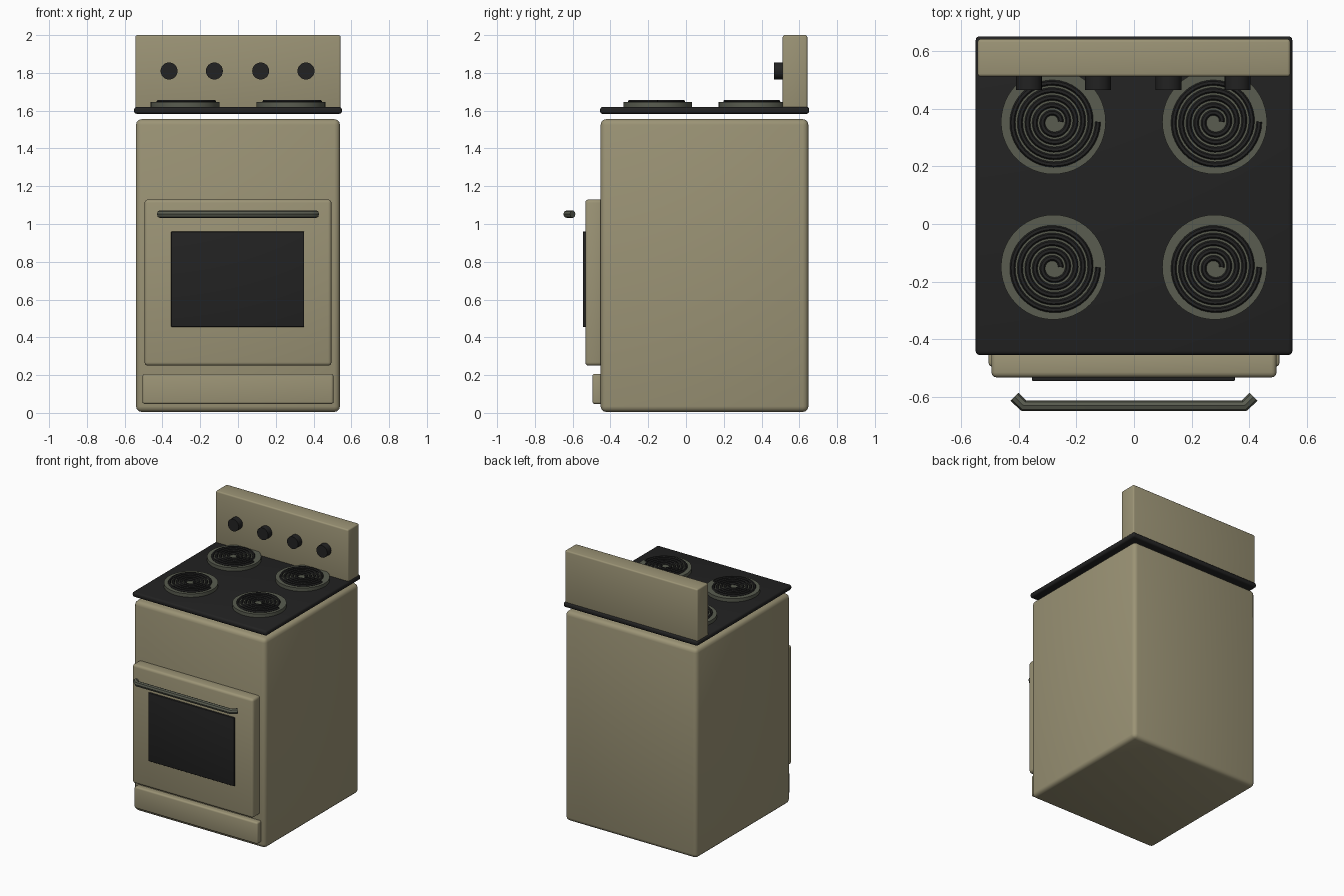
import bpy, math

if "Cube" in bpy.data.objects:
    bpy.data.objects.remove(bpy.data.objects["Cube"])


def material(name, rgb):
    m = bpy.data.materials.new(name)
    m.diffuse_color = (*rgb, 1)
    m.use_nodes = True
    m.node_tree.nodes["Principled BSDF"].inputs["Base Color"].default_value = m.diffuse_color
    return m


ENAMEL = material("beige enamel", (0.33, 0.295, 0.18))
BLACK = material("black", (0.016, 0.016, 0.016))
METAL = material("grey metal", (0.10, 0.107, 0.08))


def finish(ob, name, mat):
    ob.name = name
    ob.data.materials.append(mat)
    return ob


def box(name, x, y, z, mat, bevel):
    """Bevelled box from (min, max) ranges."""
    spans = (x, y, z)
    bpy.ops.mesh.primitive_cube_add(size=1, location=[(a + b) / 2 for a, b in spans])
    ob = finish(bpy.context.object, name, mat)
    ob.scale = [b - a for a, b in spans]
    bpy.ops.object.transform_apply(location=False, rotation=False, scale=True)
    mod = ob.modifiers.new("bevel", 'BEVEL')
    mod.width = bevel
    mod.segments = 3
    bpy.ops.object.modifier_apply(modifier="bevel")
    bpy.ops.object.shade_smooth_by_angle(angle=math.radians(40))
    return ob


def cylinder(name, r, depth, loc, mat, sides, rot=(0, 0, 0)):
    bpy.ops.mesh.primitive_cylinder_add(vertices=sides, radius=r, depth=depth,
                                        location=loc, rotation=rot)
    bpy.ops.object.shade_smooth_by_angle(angle=math.radians(40))
    return finish(bpy.context.object, name, mat)


def tube(name, points, r, mat, resolution):
    """Round tube along a poly path."""
    cu = bpy.data.curves.new(name, 'CURVE')
    cu.dimensions = '3D'
    cu.bevel_depth = r
    cu.bevel_resolution = resolution
    cu.use_fill_caps = True
    sp = cu.splines.new('POLY')
    sp.points.add(len(points) - 1)
    for p, co in zip(sp.points, points):
        p.co = (*co, 1)
    ob = bpy.data.objects.new(name, cu)
    bpy.context.collection.objects.link(ob)
    bpy.ops.object.select_all(action='DESELECT')
    ob.select_set(True)
    bpy.context.view_layer.objects.active = ob
    bpy.ops.object.convert(target='MESH')
    bpy.ops.object.shade_smooth_by_angle(angle=math.radians(40))
    return finish(bpy.context.object, name, mat)


# Cabinet, cooktop (floating slightly above it) and backsplash
box("body", (-0.54, 0.54), (-0.452, 0.648), (0.005, 1.555), ENAMEL, 0.03)
box("cooktop", (-0.55, 0.55), (-0.455, 0.652), (1.583, 1.62), BLACK, 0.014)
box("backsplash", (-0.543, 0.543), (0.512, 0.642), (1.6, 2.0), ENAMEL, 0.01)

# Oven door, window and drawer
box("oven_door", (-0.495, 0.495), (-0.533, -0.44), (0.25, 1.13), ENAMEL, 0.018)
box("oven_window", (-0.354, 0.35), (-0.546, -0.525), (0.455, 0.96), BLACK, 0.004)
box("drawer", (-0.505, 0.505), (-0.495, -0.44), (0.047, 0.207), ENAMEL, 0.012)

# Door handle with bent ends
tube("door_handle", [(-0.415, -0.60, 1.052), (-0.383, -0.631, 1.052),
                     (0.383, -0.631, 1.052), (0.415, -0.60, 1.052)], 0.02, METAL, 2)

# Control knobs
for i, x in enumerate((-0.365, -0.125, 0.12, 0.36)):
    cylinder(f"knob_{i + 1}", 0.045, 0.05, (x, 0.491, 1.81), BLACK, 24,
             (math.pi / 2, 0, 0))

# Burners: drip pan with a spiral coil
TURNS, STEPS = 5, 40
for side, x in (("left", -0.28), ("right", 0.28)):
    for row, y in (("front", -0.15), ("back", 0.355)):
        cylinder(f"{row}_{side}_drip_pan", 0.182, 0.03, (x, y, 1.63), METAL, 48)
        path = []
        for i in range(TURNS * STEPS + 1):
            a = 2 * math.pi * i / STEPS
            r = 0.025 + 0.13 * i / (TURNS * STEPS)
            path.append((x + r * math.cos(a), y + r * math.sin(a), 1.648))
        tube(f"{row}_{side}_coil", path, 0.0095, BLACK, 1)
